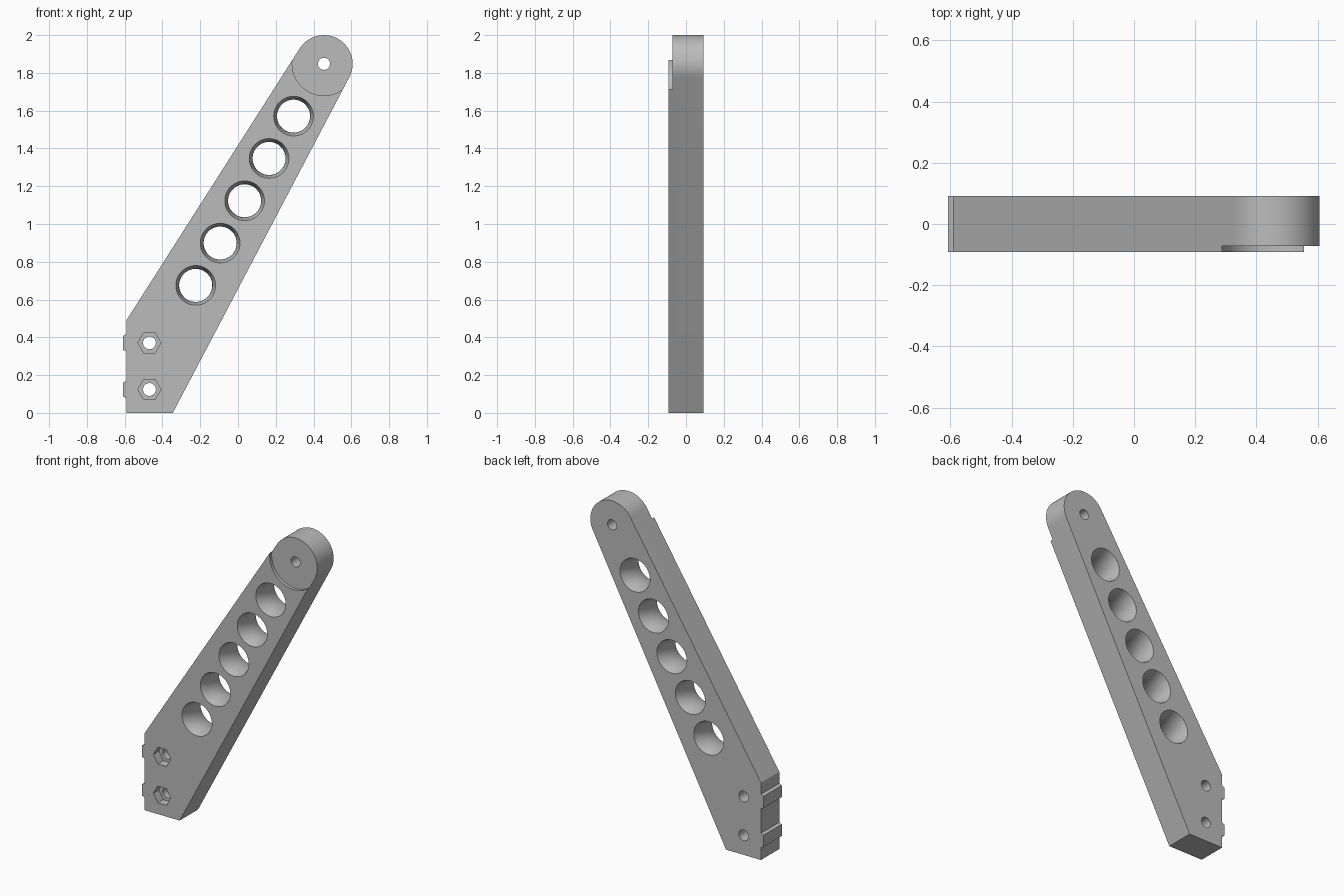
import bpy, bmesh, math
from mathutils import Vector, Matrix

cube = bpy.data.objects.get("Cube")
if cube:
    bpy.data.objects.remove(cube, do_unlink=True)

HALF = 0.092                       # half of the arm thickness
HEAD, HEAD_R = Vector((0.455, 1.848)), 0.152
LEFT = -0.591

grey = bpy.data.materials.new("light_grey")
grey.use_nodes = True
grey.diffuse_color = (0.5, 0.5, 0.5, 1)
grey.node_tree.nodes["Principled BSDF"].inputs["Base Color"].default_value = grey.diffuse_color


def make_object(name, bm):
    bmesh.ops.recalc_face_normals(bm, faces=bm.faces[:])
    mesh = bpy.data.meshes.new(name)
    bm.to_mesh(mesh)
    bm.free()
    mesh.materials.append(grey)
    obj = bpy.data.objects.new(name, mesh)
    bpy.context.collection.objects.link(obj)
    return obj


def tangent_angle(point, side):
    """Angle on the head circle where a line from point touches it."""
    d = point - HEAD
    return math.atan2(d.y, d.x) + side * math.acos(HEAD_R / d.length)


def lathe(name, x, z, rings, sides=64):
    """Solid of revolution along y; rings are (y, radius) pairs."""
    bm = bmesh.new()
    loops = []
    for y, r in rings:
        loops.append([bm.verts.new((x + r * math.cos(a), y, z + r * math.sin(a)))
                      for a in (math.tau * i / sides for i in range(sides))])
    for a, b in zip(loops, loops[1:]):
        for i in range(sides):
            j = (i + 1) % sides
            bm.faces.new((a[i], a[j], b[j], b[i]))
    bm.faces.new(loops[0])
    bm.faces.new(loops[-1])
    return make_object(name, bm)


def cut(target, cutter):
    mod = target.modifiers.new("cut", 'BOOLEAN')
    mod.operation, mod.solver, mod.object = 'DIFFERENCE', 'EXACT', cutter
    bpy.context.view_layer.objects.active = target
    bpy.ops.object.modifier_apply(modifier=mod.name)
    bpy.data.objects.remove(cutter, do_unlink=True)


# Arm outline: foot, rounded head, left edge with two locating ribs
foot, shoulder = Vector((-0.345, 0)), Vector((LEFT, 0.49))
start = tangent_angle(foot, 1)
end = tangent_angle(shoulder, -1)
start, end = start % math.tau, end % math.tau
if start > end:
    start -= math.tau
outline = [Vector((LEFT, 0)), foot]
for i in range(49):
    a = start + (end - start) * i / 48
    outline.append(HEAD + HEAD_R * Vector((math.cos(a), math.sin(a))))
outline.append(shoulder)
BOLT_Z = (0.371, 0.124)
for z in BOLT_Z:
    outline += [Vector((LEFT, z + 0.046)), Vector((-0.608, z + 0.037)),
                Vector((-0.608, z - 0.037)), Vector((LEFT, z - 0.046))]

bm = bmesh.new()
face = bm.faces.new([bm.verts.new((p.x, -HALF, p.y)) for p in outline])
new = bmesh.ops.extrude_face_region(bm, geom=[face])["geom"]
bmesh.ops.translate(bm, vec=(0, 2 * HALF, 0),
                    verts=[v for v in new if isinstance(v, bmesh.types.BMVert)])
arm = make_object("arm", bm)

# Round recess on the front of the head, and the pivot hole
cut(arm, lathe("head_recess", HEAD.x, HEAD.y, [(-0.2, 0.168), (-0.072, 0.168)], 96))
cut(arm, lathe("pivot_hole", HEAD.x, HEAD.y, [(-0.2, 0.032), (0.2, 0.032)], 32))

# Five lightening holes with rounded walls, narrowest at mid thickness
for i in range(5):
    t = i / 4
    rings = []
    for k in range(-9, 10):
        s = k / 8
        rings.append((HALF * s, 0.0875 + 0.0175 * s * s))
    cut(arm, lathe("lightening_hole", -0.224 + 0.518 * t, 0.675 + 0.896 * t, rings))

# Bolt holes with hexagonal nut pockets on the front
for z in BOLT_Z:
    cut(arm, lathe("nut_pocket", -0.469, z, [(-0.2, 0.061), (-HALF + 0.055, 0.061)], 6))
    cut(arm, lathe("bolt_hole", -0.469, z, [(-0.2, 0.034), (0.2, 0.034)], 32))

bpy.ops.object.select_all(action='DESELECT')
arm.select_set(True)
bpy.context.view_layer.objects.active = arm
bpy.ops.object.shade_smooth_by_angle(angle=math.radians(25))
